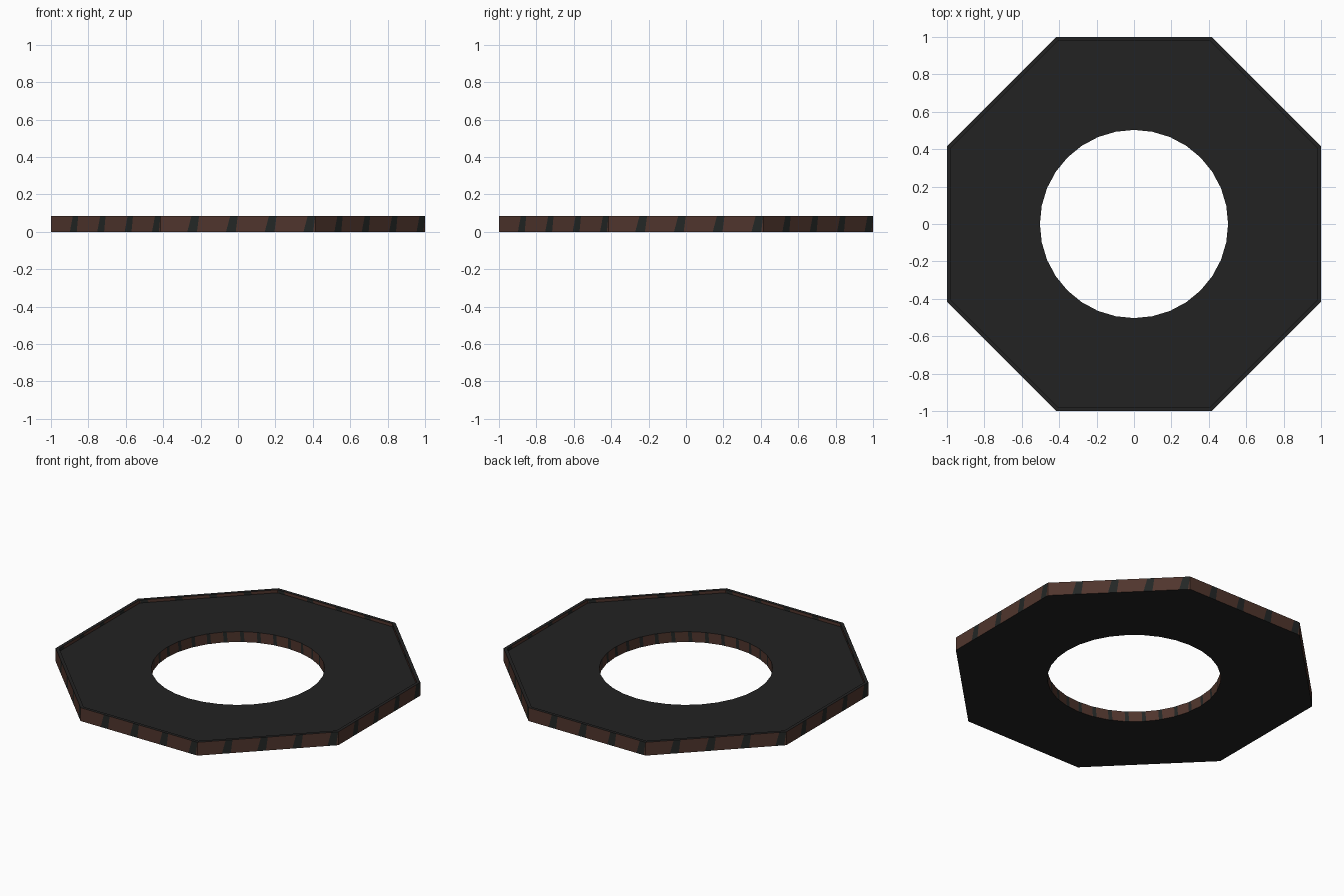
import bpy, bmesh, math
from mathutils import Vector

if "Cube" in bpy.data.objects:
    bpy.data.objects.remove(bpy.data.objects["Cube"])

H, FLOOR, RIM, R = 0.085, 0.066, 0.02, 0.503
N = 32


def material(name, rgb):
    m = bpy.data.materials.new(name)
    m.diffuse_color = (*rgb, 1)
    m.use_nodes = True
    m.node_tree.nodes["Principled BSDF"].inputs["Base Color"].default_value = m.diffuse_color
    return m


DARK = material("charcoal", (0.016, 0.016, 0.016))
BROWN = material("dark brown", (0.080, 0.036, 0.026))
STRIPE = material("stripe black", (0.017, 0.020, 0.019))


def octagon(apothem, z):
    # 32 points around an octagon, including its corners
    pts = []
    for i in range(N):
        a = 2 * math.pi * i / N
        off = (a + math.pi / 8) % (math.pi / 4) - math.pi / 8
        r = apothem / math.cos(off)
        pts.append((r * math.cos(a), r * math.sin(a), z))
    return pts


def circle(z):
    return [(R * math.cos(2 * math.pi * i / N), R * math.sin(2 * math.pi * i / N), z)
            for i in range(N)]


def finish(name, bm, mats):
    me = bpy.data.meshes.new(name)
    bm.to_mesh(me)
    bm.free()
    for m in mats:
        me.materials.append(m)
    ob = bpy.data.objects.new(name, me)
    bpy.context.collection.objects.link(ob)


def flat_ring(name, outer, inner, up=True):
    bm = bmesh.new()
    o = [bm.verts.new(p) for p in outer]
    n = [bm.verts.new(p) for p in inner]
    for i in range(N):
        j = (i + 1) % N
        q = (o[i], o[j], n[j], n[i])
        bm.faces.new(q if up else q[::-1])
    finish(name, bm, [DARK])


def striped_wall(name, corners, z0, z1, count, cuts, inward):
    # cuts: stripe start bottom/top and end bottom/top as fractions of a period
    sb, st, eb, et = cuts
    bm = bmesh.new()

    def quad(a, b, lo0, lo1, hi0, hi1, mi):
        pts = [a.lerp(b, lo0).to_3d(), a.lerp(b, lo1).to_3d(),
               a.lerp(b, hi1).to_3d(), a.lerp(b, hi0).to_3d()]
        for p, z in zip(pts, (z0, z0, z1, z1)):
            p.z = z
        vs = [bm.verts.new(p) for p in pts]
        bm.faces.new(vs[::-1] if inward else vs).material_index = mi

    for i, a in enumerate(corners):
        b = corners[(i + 1) % len(corners)]
        for k in range(count):
            u = [(k + c) / count for c in (0, sb, st, eb, et, 1)]
            quad(a, b, u[0], u[1], u[0], u[2], 0)
            quad(a, b, u[1], u[3], u[2], u[4], 1)
            quad(a, b, u[3], u[5], u[4], u[5], 0)
    bmesh.ops.remove_doubles(bm, verts=bm.verts, dist=1e-5)
    finish(name, bm, [BROWN, STRIPE])


def corner_points(apothem):
    r = apothem / math.cos(math.pi / 8)
    return [Vector((r * math.cos(a), r * math.sin(a)))
            for a in (math.pi / 8 + k * math.pi / 4 for k in range(8))]


# flat surfaces: underside, recessed top, raised rim
flat_ring("underside", octagon(1, 0), circle(0), up=False)
flat_ring("top_panel", octagon(1 - RIM, FLOOR), circle(FLOOR))
flat_ring("rim_top", octagon(1, H), octagon(1 - RIM, H))

# striped walls: outside, inside of the rim, and the hole
slant = (0.69, 0.80, 0.94, 0.995)
striped_wall("outer_wall", corner_points(1), 0, H, 4, slant, False)
striped_wall("rim_inner_wall", corner_points(1 - RIM), FLOOR, H, 4,
             (0.74, 0.78, 0.97, 0.99), True)
striped_wall("hole_wall", [Vector(p[:2]) for p in circle(0)], 0, FLOOR, 1,
             (0.72, 0.78, 0.96, 0.995), True)
